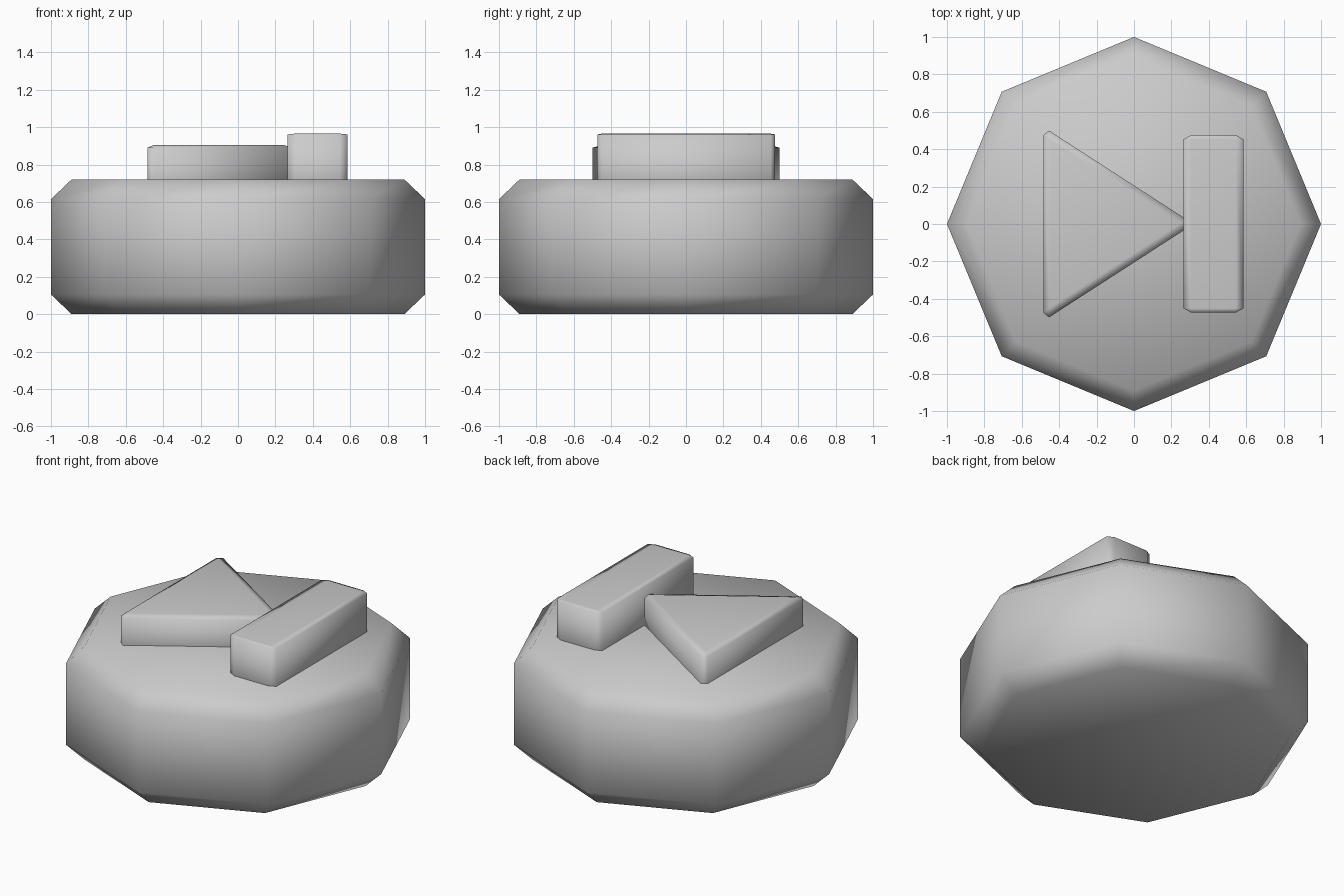
import bpy, bmesh
from math import cos, sin, pi
from mathutils import Vector

cube = bpy.data.objects.get("Cube")
if cube:
    bpy.data.objects.remove(cube, do_unlink=True)

grey = bpy.data.materials.new("light_grey")
grey.use_nodes = True
colour = (0.6, 0.6, 0.6, 1)
grey.diffuse_color = colour
grey.node_tree.nodes["Principled BSDF"].inputs["Base Color"].default_value = colour


def prism(name, outline, z0, z1, bevel, caps_only=False):
    """Extruded outline whose edges are chamfered by a separate width per axis."""
    width = Vector(bevel)
    bm = bmesh.new()
    # work in units of the chamfer width, then scale back
    low, high = ([bm.verts.new((x / width.x, y / width.y, z / width.z))
                  for x, y in outline] for z in (z0, z1))
    bm.faces.new(low[::-1])
    bm.faces.new(high)
    for i in range(len(low)):
        j = (i + 1) % len(low)
        bm.faces.new((low[i], low[j], high[j], high[i]))
    edges = [e for e in bm.edges
             if not caps_only or abs(e.verts[0].co.z - e.verts[1].co.z) < 0.001]
    bmesh.ops.bevel(bm, geom=edges, offset=1, segments=1,
                    affect='EDGES', clamp_overlap=False)
    bmesh.ops.scale(bm, vec=width, verts=bm.verts)
    bmesh.ops.recalc_face_normals(bm, faces=bm.faces)
    for face in bm.faces:
        face.smooth = True
    mesh = bpy.data.meshes.new(name)
    bm.to_mesh(mesh)
    bm.free()
    mesh.materials.append(grey)
    obj = bpy.data.objects.new(name, mesh)
    bpy.context.collection.objects.link(obj)
    return obj


# Octagonal body, chamfered round the top and bottom rims
octagon = [(cos(i * pi / 4), sin(i * pi / 4)) for i in range(8)]
prism("button_body", octagon, 0, 0.72, (0.102, 0.102, 0.105), caps_only=True)

# Raised triangle pointing at the bar
triangle = [(-0.485, -0.519), (0.319, 0), (-0.485, 0.519)]
prism("raised_triangle", triangle, 0.55, 0.905, (0.035, 0.044, 0.015))

# Raised bar beside the triangle
bar = [(0.265, -0.473), (0.585, -0.473), (0.585, 0.475), (0.265, 0.475)]
prism("raised_bar", bar, 0.55, 0.965, (0.04, 0.022, 0.004))
